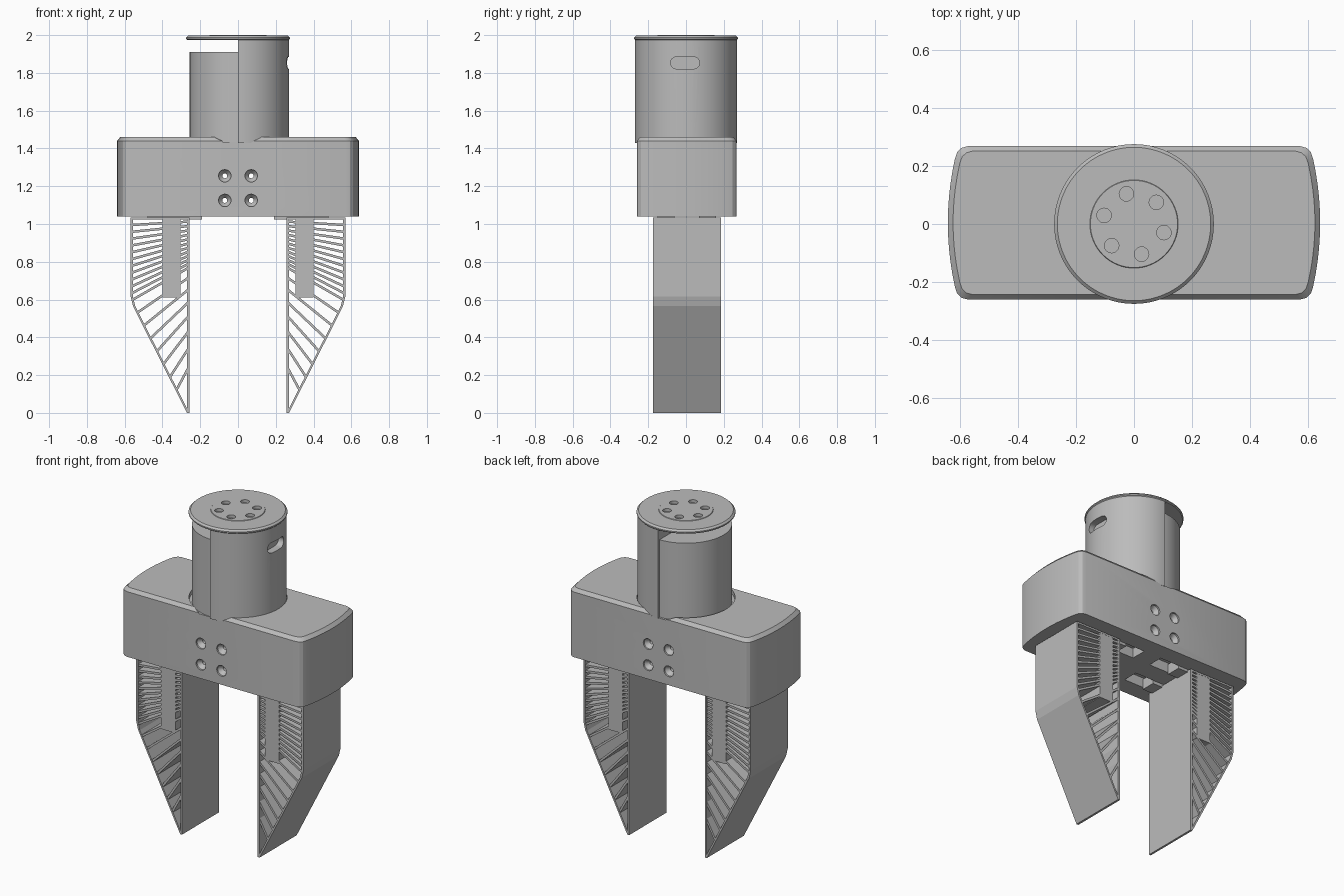
import bpy, bmesh
from math import sin, cos, tan, pi, radians
from mathutils import Vector

old = bpy.data.objects.get("Cube")
if old:
    bpy.data.objects.remove(old, do_unlink=True)

grey = bpy.data.materials.new("light grey")
grey.use_nodes = True
GREY = (0.5, 0.5, 0.5, 1)
grey.diffuse_color = GREY
grey.node_tree.nodes["Principled BSDF"].inputs["Base Color"].default_value = GREY

MID_Y = 0.004


def loft(bm, rings):
    """Skin a closed solid through matching rings of points."""
    rows = [[bm.verts.new(p) for p in ring] for ring in rings]
    n = len(rows[0])
    for a, b in zip(rows, rows[1:]):
        for i in range(n):
            j = (i + 1) % n
            bm.faces.new((a[i], a[j], b[j], b[i]))
    bm.faces.new(rows[0][::-1])
    bm.faces.new(rows[-1])


def finish(name, bm):
    bmesh.ops.recalc_face_normals(bm, faces=bm.faces[:])
    mesh = bpy.data.meshes.new(name)
    bm.to_mesh(mesh)
    bm.free()
    mesh.materials.append(grey)
    ob = bpy.data.objects.new(name, mesh)
    bpy.context.collection.objects.link(ob)
    return ob


def solid(name, rings):
    bm = bmesh.new()
    loft(bm, rings)
    return finish(name, bm)


def activate(ob):
    bpy.ops.object.select_all(action='DESELECT')
    ob.select_set(True)
    bpy.context.view_layer.objects.active = ob


def cut(ob, cutters):
    activate(ob)
    for c in cutters:
        c.hide_render = True
        mod = ob.modifiers.new("cut", 'BOOLEAN')
        mod.operation = 'DIFFERENCE'
        mod.solver = 'EXACT'
        mod.object = c
        bpy.ops.object.modifier_apply(modifier=mod.name)
        bpy.data.objects.remove(c, do_unlink=True)


def smooth(ob):
    activate(ob)
    bpy.ops.object.shade_smooth_by_angle(angle=radians(25))


def arc(r, start, end, n, cx=0, cy=0):
    return [(cx + r * cos(start + (end - start) * i / n),
             cy + r * sin(start + (end - start) * i / n)) for i in range(n + 1)]


def circle(r, n=64, cx=0, cy=0):
    return arc(r, 0, 2 * pi, n, cx, cy)[:-1]


def at_z(points, z):
    return [(x, y, z) for x, y in points]


def at_y(points, y):
    return [(x, y, z) for x, z in points]


def box(bm, x0, x1, y0, y1, z0, z1):
    ring = [(x0, y0), (x1, y0), (x1, y1), (x0, y1)]
    loft(bm, [at_z(ring, z0), at_z(ring, z1)])


# Palm body: bowed ends, rounded corners, chamfered top rim
half = [(0.641 - 0.5 * y * y, y) for y in [-0.22 + 0.044 * i for i in range(11)]]
corner = [(0.609, 0.243), (0.594, 0.258), (0.572, 0.264)]
side = [(x, -y) for x, y in corner[::-1]] + half + corner
outline = side + [(-x, -y) for x, y in side]


def body_ring(z, sx=1, sy=1):
    return [(x * sx, y * sy + MID_Y, z) for x, y in outline]


body = solid("palm_body", [body_ring(1.04), body_ring(1.44), body_ring(1.46, 0.972, 0.935)])

cutters = [solid("housing_seat", [at_z(circle(0.273), 1.435), at_z(circle(0.273), 1.6)])]
# Countersunk screw holes running right through
for x in (-0.07, 0.07):
    for z in (1.125, 1.255):
        steps = [(-0.3, 0.033), (-0.25, 0.033), (-0.225, 0.013),
                 (0.233, 0.013), (0.258, 0.033), (0.3, 0.033)]
        cutters.append(solid("screw_hole", [at_y(circle(r, 20, x, z), y) for y, r in steps]))
# Guide slots under the palm
for sx in (-1, 1):
    for sy in (-1, 1):
        bm = bmesh.new()
        xs = sorted((sx * 0.06, sx * 0.56))
        y = MID_Y + sy * 0.108
        box(bm, *xs, y - 0.048, y + 0.048, 1.0, 1.1)
        cutters.append(finish("guide_slot", bm))
cut(body, cutters)
smooth(body)

# Motor housing: full-height half and lower, slimmer half
tall = arc(0.27, -pi / 2, pi / 2, 40)
short = arc(0.256, pi / 2, 3 * pi / 2, 40)
tall_half = solid("housing_tall_half", [at_z(tall, 1.43), at_z(tall, 1.98)])
short_half = solid("housing_short_half", [at_z(short, 1.43), at_z(short, 1.91)])

# Rounded cable port in the tall half
port = (arc(0.032, -pi / 2, pi / 2, 8, 0.04, 1.853)
        + arc(0.032, pi / 2, 3 * pi / 2, 8, -0.05, 1.853))
cut(tall_half, [solid("port_cutter", [[(x, y, z) for y, z in port] for x in (0.225, 0.32)])])
smooth(tall_half)
smooth(short_half)

# Mounting flange with raised disc and ring of bolt holes
flange_steps = [(1.975, 0.27), (1.98, 0.275), (1.987, 0.275), (1.997, 0.264),
                (1.997, 0.152), (2.0, 0.150)]
flange = solid("mounting_flange", [at_z(circle(r), z) for z, r in flange_steps])
bolts = []
for i in range(6):
    a = radians(44 + 60 * i)
    ring = circle(0.025, 20, 0.107 * cos(a), 0.107 * sin(a))
    bolts.append(solid("bolt_hole", [at_z(ring, 1.982), at_z(ring, 2.05)]))
cut(flange, bolts)
smooth(flange)

# Flexible fingers: thin walls, central block and fan of ribs
Y0, Y1 = MID_Y - 0.18, MID_Y + 0.18
OUTER = [(0.568, 1.035), (0.568, 0.615), (0.556, 0.565), (0.270, 0.0)]
WALL = 0.012


def outer_x(z):
    for (xa, za), (xb, zb) in zip(OUTER, OUTER[1:]):
        if zb <= z <= za:
            return xa + (xb - xa) * (za - z) / (za - zb)


def finger(name, s):
    bm = bmesh.new()

    def plate(points, inset=0.0):
        pts = [(s * x, z) for x, z in points]
        loft(bm, [at_y(pts, Y0 + inset), at_y(pts, Y1 - inset)])

    for (xa, za), (xb, zb) in zip(OUTER, OUTER[1:]):
        plate([(xa, za), (xb, zb), (xb - WALL, zb), (xa - WALL, za)])
    plate([(0.257, 0), (0.257 + WALL, 0), (0.257 + WALL, 1.035), (0.257, 1.035)])
    plate([(0.26, 1.024), (0.565, 1.024), (0.565, 1.035), (0.26, 1.035)], 0.001)
    plate([(0.304, 0.61), (0.4, 0.61), (0.4, 1.03), (0.304, 1.03)], 0.002)

    heights = [0.995 - 0.036 * i for i in range(11)] + [0.6 - 0.068 * i for i in range(8)]
    for z in heights:
        start = Vector((outer_x(z) - WALL * 0.7, z))
        run = start.x - 0.263
        end = Vector((0.263, z + run * tan(radians(3 + 67 * (1 - z)))))
        along = (end - start).normalized()
        side = Vector((-along.y, along.x)) * 0.0065
        plate([start + side, end + side, end - side, start - side], 0.003)
    return finish(name, bm)


for name, s in (("left", 1), ("right", -1)):
    finger(name + "_finger", s)
    # Sliding rails that carry the finger
    bm = bmesh.new()
    xs = sorted((s * 0.19, s * 0.48))
    for sy in (-1, 1):
        y = MID_Y + sy * 0.11
        box(bm, *xs, y - 0.044, y + 0.044, 1.025, 1.09)
    finish(name + "_finger_rails", bm)
